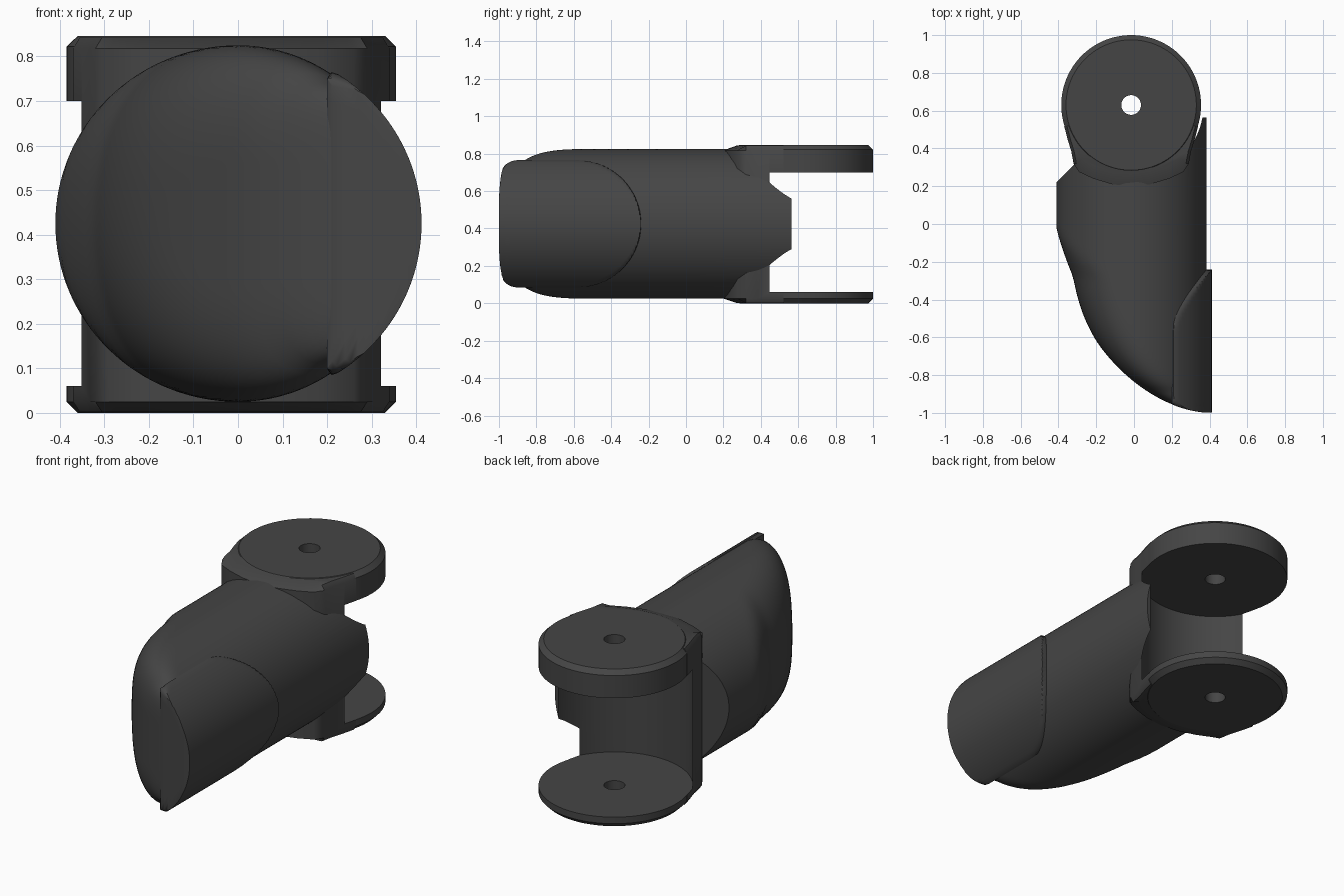
import bpy, math

if "Cube" in bpy.data.objects:
    bpy.data.objects.remove(bpy.data.objects["Cube"])

CZ = 0.425                 # height of the body axis
HX, HY = -0.015, 0.63      # hinge axis position

mat = bpy.data.materials.new("dark_grey")
mat.diffuse_color = (0.06, 0.06, 0.06, 1)
mat.use_nodes = True
mat.node_tree.nodes["Principled BSDF"].inputs["Base Color"].default_value = mat.diffuse_color


def loft(name, rings):
    """Skin a list of equal-length closed rings and cap both ends."""
    n = len(rings[0])
    verts = [p for r in rings for p in r]
    faces = [(i * n + j, i * n + (j + 1) % n, (i + 1) * n + (j + 1) % n, (i + 1) * n + j)
             for i in range(len(rings) - 1) for j in range(n)]
    faces += [tuple(reversed(range(n))), tuple(range(len(verts) - n, len(verts)))]
    me = bpy.data.meshes.new(name)
    me.from_pydata(verts, [], faces)
    ob = bpy.data.objects.new(name, me)
    bpy.context.collection.objects.link(ob)
    me.materials.append(mat)
    bpy.context.view_layer.objects.active = ob
    bpy.ops.object.select_all(action='DESELECT')
    ob.select_set(True)
    bpy.ops.object.mode_set(mode='EDIT')
    bpy.ops.mesh.select_all(action='SELECT')
    bpy.ops.mesh.normals_make_consistent(inside=False)
    bpy.ops.object.mode_set(mode='OBJECT')
    return ob


def disc(name, profile, n=96):
    """Round part on the hinge axis from (radius, z) pairs."""
    return loft(name, [[(HX + r * math.cos(2 * math.pi * j / n), HY + r * math.sin(2 * math.pi * j / n), z)
                        for j in range(n)] for r, z in profile])


def prism(name, layers):
    """Stack of (outline, z) layers."""
    return loft(name, [[(x, y, z) for x, y in pts] for pts, z in layers])


def cut(ob, *cutters):
    bpy.context.view_layer.objects.active = ob
    for c in cutters:
        m = ob.modifiers.new("cut", 'BOOLEAN')
        m.operation, m.solver, m.object = 'DIFFERENCE', 'EXACT', c
        bpy.ops.object.modifier_apply(modifier=m.name)


def finish(ob, angle=35):
    bpy.ops.object.select_all(action='DESELECT')
    ob.select_set(True)
    bpy.context.view_layer.objects.active = ob
    bpy.ops.object.shade_smooth_by_angle(angle=math.radians(angle))


def back_curve(y):
    """Curved back of the tip in the top view: x limit for each y."""
    if y >= 0:
        return -0.41
    return 0.41 - 0.82 * (1 - min(1, -y) ** 1.83) ** (1 / 1.83)


def ring(y, rx, left, k, half, n=128):
    """Section: ellipse blended with a left limit and a height limit."""
    def f(x, z):
        a = (math.hypot(x / (rx if x > 0 else 0.41), z / 0.4) - 1) * 0.4
        b = left - x
        h = max(k - abs(a - b), 0) / k if k > 0 else 0
        return max(max(a, b) + h * h * k / 4, abs(z) - half)
    cx, out = (left + rx) / 2, []
    for j in range(n):
        t = 2 * math.pi * j / n
        lo, hi = 0, 1.2
        for _ in range(26):
            m = (lo + hi) / 2
            if f(cx + m * math.cos(t), m * math.sin(t)) < 0:
                lo = m
            else:
                hi = m
        out.append((cx + lo * math.cos(t), y, CZ + lo * math.sin(t)))
    return out


# main body with the curved tip
rings = []
for i in range(41):
    y = -0.996 + 1.016 * (i / 40) ** 1.7
    xl = back_curve(y)
    rings.append(ring(y, 0.385, xl, max(0, min(0.25, -0.03 - y, 0.8 * (0.385 - xl))), 1))
rings.append(ring(0.565, 0.385, -0.41, 0, 1))
body = loft("finger_body", rings)


# raised fingertip pad
def pad_half(y):
    if y < -0.9:
        return 0.34 - 0.1 * (1 - math.sqrt(max(0, 1 - ((y + 0.9) / 0.1) ** 2)))
    return 0.34 * math.sqrt(max(0.0005, 1 - (max(0, y + 0.58) / 0.34) ** 2))


rings = []
for i in range(49):
    y = -0.6195 - 0.3795 * math.cos(math.pi * i / 48)
    rings.append(ring(y, 0.412, max(0.2, back_curve(y) - 0.003), 0, pad_half(y), 160))
pad = loft("fingertip_pad", rings)


# neck joining the body to the hinge plates
def neck_outline(front, w):
    side = [(w + 0.05, 0.52), (w + 0.032, 0.45), (w + 0.012, 0.385), (w, 0.32), (w - 0.03, front + 0.075)]
    arc = [(0.2, front + 0.04), (0.1, front + 0.01)]
    right = side + arc
    return [(x + HX, y) for x, y in right] + [(HX, front)] + [(HX - x, y) for x, y in reversed(right)]


neck = prism("hinge_neck", [(neck_outline(0.27, 0.29), 0.002), (neck_outline(0.2, 0.305), 0.025),
                            (neck_outline(0.2, 0.305), 0.818), (neck_outline(0.27, 0.29), 0.843)])

# hinge plates with chamfered rims
top_plate = disc("hinge_plate_top", [(0.37, 0.70), (0.37, 0.822), (0.345, 0.846)])
low_plate = disc("hinge_plate_bottom", [(0.345, 0), (0.37, 0.025), (0.37, 0.06)])

# cutters: hinge clearance, slanted back corner, pin hole
clearance = disc("clearance_cutter", [(0.383, 0.06), (0.383, 0.70)])
corner = [(-0.6, 0.03), (-0.285, 0.345), (-0.285, 0.8), (-0.6, 0.8)]
slant = prism("corner_cutter", [(corner, -0.1), (corner, 1.0)])
pin = disc("pin_cutter", [(0.052, -0.1), (0.052, 1.0)], 48)

cut(body, clearance, slant)
cut(neck, clearance)
for p in (top_plate, low_plate):
    cut(p, pin)
for part in (neck, body):
    cut(part, pin)
for ob in (body, pad, neck, top_plate, low_plate):
    finish(ob)
for c in (clearance, slant, pin):
    bpy.data.objects.remove(c)
